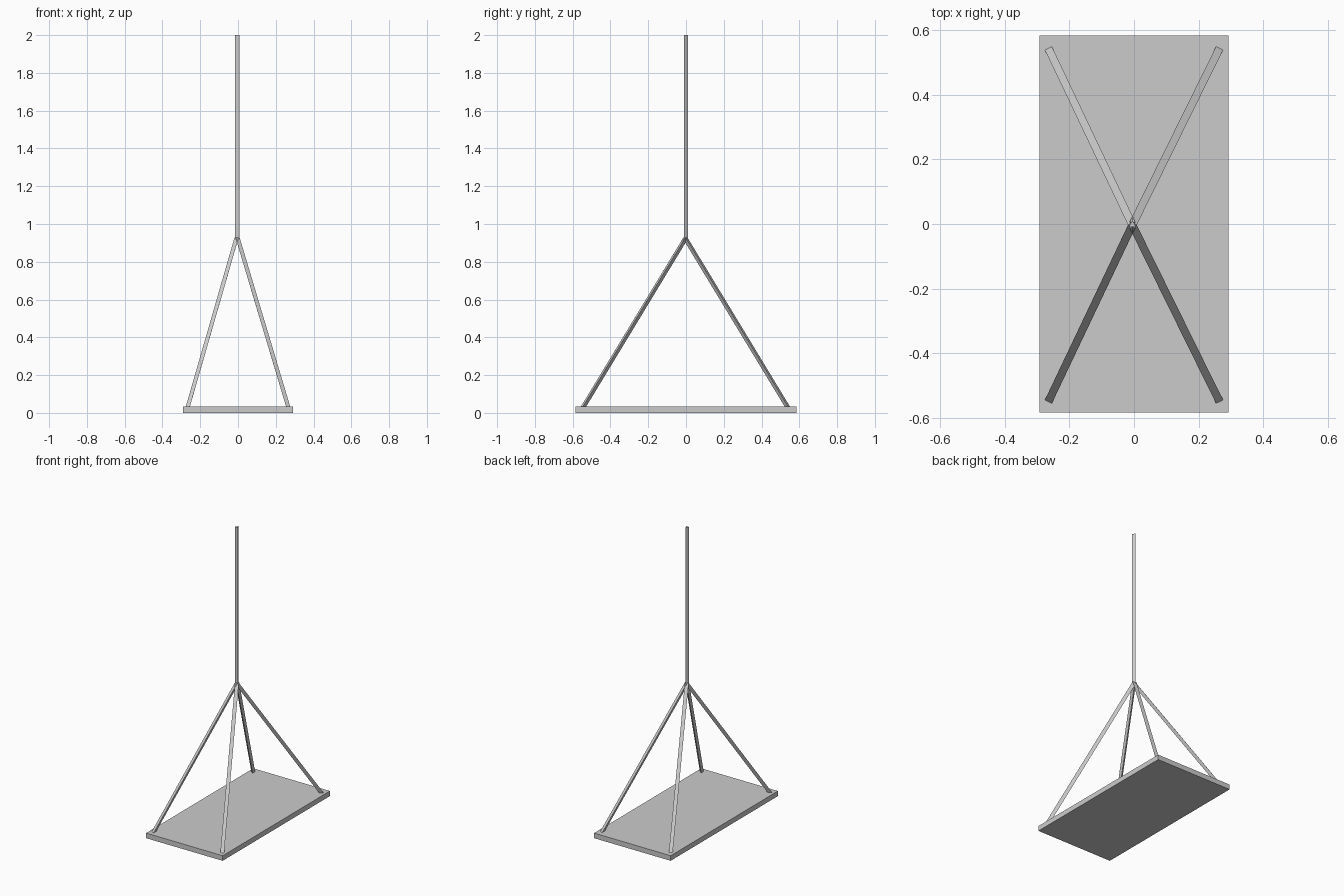
import bpy, bmesh, math
from mathutils import Vector

if "Cube" in bpy.data.objects:
    bpy.data.objects.remove(bpy.data.objects["Cube"])


def make_object(name, bm):
    bmesh.ops.recalc_face_normals(bm, faces=bm.faces)
    mesh = bpy.data.meshes.new(name)
    bm.to_mesh(mesh)
    bm.free()
    obj = bpy.data.objects.new(name, mesh)
    bpy.context.collection.objects.link(obj)
    return obj


def rope(name, start, end, flat_dir, radius=0.014):
    """Three-sided rope from start to end, one flat side facing flat_dir."""
    start, end = Vector(start), Vector(end)
    axis = (end - start).normalized()
    out = Vector(flat_dir)
    out = (out - axis * out.dot(axis)).normalized()
    side = axis.cross(out)
    bm = bmesh.new()
    rings = []
    for p in (start, end):
        ring = []
        for i in range(3):
            a = math.pi + i * math.tau / 3
            ring.append(bm.verts.new(p + radius * (out * math.cos(a) + side * math.sin(a))))
        rings.append(ring)
    for i in range(3):
        j = (i + 1) % 3
        bm.faces.new((rings[0][i], rings[0][j], rings[1][j], rings[1][i]))
    for ring in rings:
        bm.faces.new(ring)
    return make_object(name, bm)


# Flat board seat
bm = bmesh.new()
bmesh.ops.create_cube(bm, size=1)
bmesh.ops.scale(bm, vec=(0.584, 1.168, 0.035), verts=bm.verts)
bmesh.ops.translate(bm, vec=(0, 0, 0.0175), verts=bm.verts)
make_object("seat_board", bm)

# Single hanging rope
cx, cy = -0.005, -0.003
rope("main_rope", (cx, cy, 0.92), (cx, cy, 2.0), (0, -1, 0))

# Four corner ropes meeting at the hanging rope
for sx, side in ((-1, "left"), (1, "right")):
    for sy, end in ((-1, "front"), (1, "back")):
        rope(f"{end}_{side}_rope", (sx * 0.264, sy * 0.545 - 0.003, 0.026),
             (cx, cy, 0.925), (sx * 0.264, sy * 0.545, 0))
